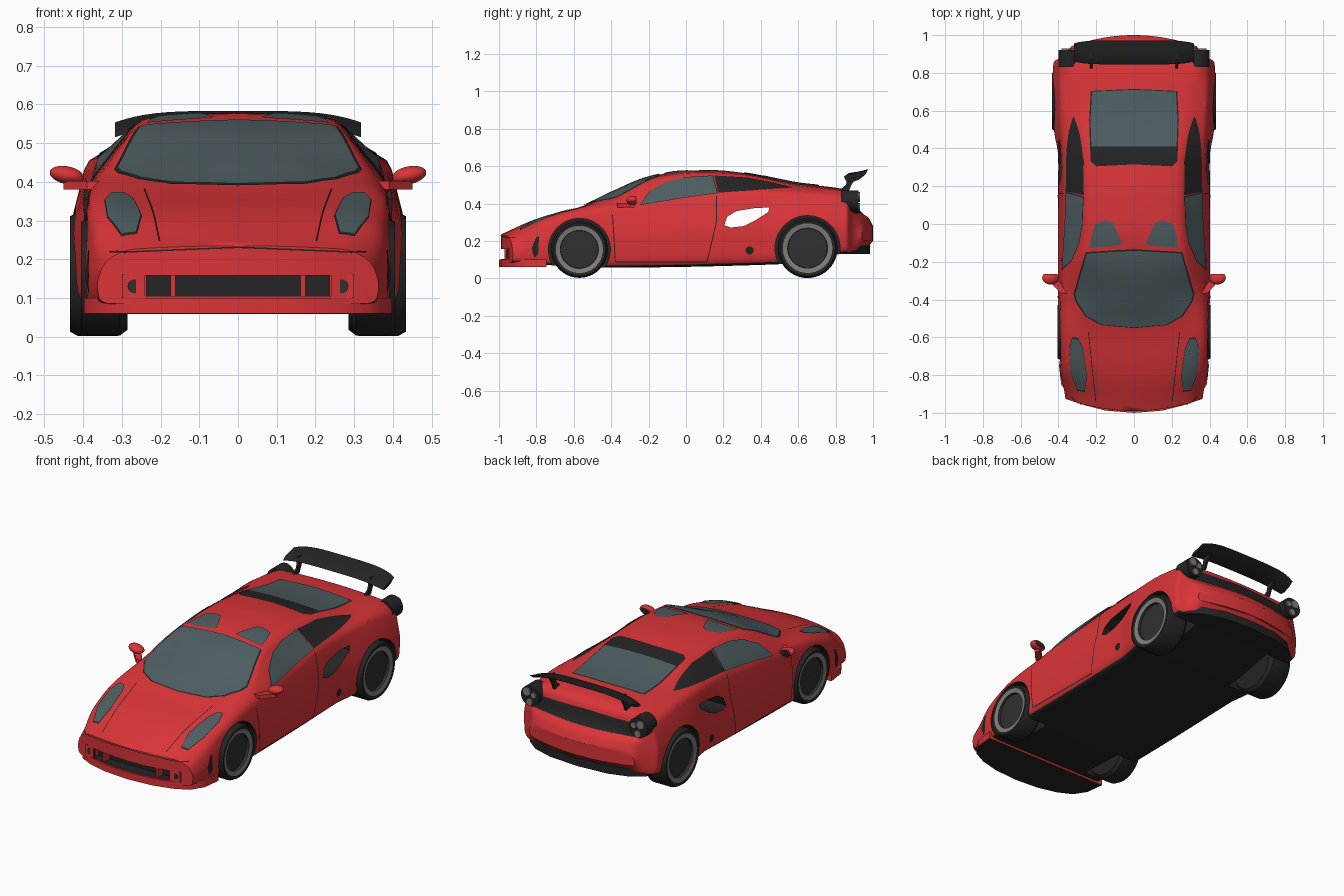
import bpy, bmesh, math
from mathutils import Vector, Matrix
from mathutils.bvhtree import BVHTree

if "Cube" in bpy.data.objects:
    bpy.data.objects.remove(bpy.data.objects["Cube"])


def material(name, rgb):
    m = bpy.data.materials.new(name)
    m.diffuse_color = (*rgb, 1)
    m.use_nodes = True
    m.node_tree.nodes["Principled BSDF"].inputs["Base Color"].default_value = m.diffuse_color
    return m


RED = material("red_paint", (0.70, 0.035, 0.04))
BLACK = material("black_trim", (0.018, 0.018, 0.018))
GLASS = material("tinted_glass", (0.076, 0.112, 0.12))
RIM = material("rim_grey", (0.22, 0.21, 0.20))
DISC = material("wheel_dark", (0.03, 0.03, 0.03))


def finish(name, bm, mats, smooth=True, mirror=False):
    me = bpy.data.meshes.new(name)
    bm.to_mesh(me)
    bm.free()
    for m in mats:
        me.materials.append(m)
    ob = bpy.data.objects.new(name, me)
    bpy.context.collection.objects.link(ob)
    if smooth:
        bpy.ops.object.select_all(action='DESELECT')
        ob.select_set(True)
        bpy.context.view_layer.objects.active = ob
        bpy.ops.object.shade_smooth_by_angle(angle=math.radians(32))
    if mirror:
        ob.modifiers.new("mirror", 'MIRROR')
    return ob


def curve(*pts):
    """Smooth monotone interpolation through (y, value) points."""
    d = [(b[1] - a[1]) / (b[0] - a[0]) for a, b in zip(pts, pts[1:])]
    m = [d[0]] + [0 if a * b <= 0 else 2 * a * b / (a + b) for a, b in zip(d, d[1:])] + [d[-1]]

    def f(x):
        i = max(k for k in range(len(d)) if k == 0 or pts[k][0] <= x)
        h = pts[i + 1][0] - pts[i][0]
        t = (x - pts[i][0]) / h
        return (pts[i][1] * (1 + 2 * t) * (1 - t) ** 2 + h * m[i] * t * (1 - t) ** 2
                + pts[i + 1][1] * t * t * (3 - 2 * t) + h * m[i + 1] * t * t * (t - 1))
    return f


# body outline curves along the length
top = curve((-.99, .235), (-.8, .318), (-.55, .388), (-.4, .458), (-.2, .54), (0, .577), (.15, .579), (.3, .565),
            (.6, .508), (.84, .478), (.89, .45), (.925, .36), (.975, .325), (1, .28))
edge_z = curve((-.99, .225), (-.8, .308), (-.57, .378), (-.4, .418), (-.14, .543), (.1, .564), (.3, .553),
               (.6, .495), (.84, .465), (.89, .44), (.925, .35), (.975, .318), (1, .275))
edge_x = curve((-.99, .29), (-.8, .325), (-.57, .345), (-.4, .332), (-.14, .264), (0, .252), (.3, .245),
               (.6, .275), (.84, .34), (.93, .35), (1, .29))
belt_z = curve((-.99, .195), (-.8, .275), (-.57, .352), (-.3, .388), (0, .42), (.2, .447), (.6, .46),
               (.86, .42), (.93, .335), (1, .26))
belt_x = curve((-.99, .345), (-.8, .375), (-.57, .388), (-.3, .382), (.2, .372), (.6, .388), (.86, .395), (1, .32))
wide = curve((-.99, .365), (-.8, .39), (-.6, .403), (.35, .402), (.5, .425), (.68, .435), (.85, .428), (1, .335))
floor = curve((-.99, .085), (-.75, .072), (-.4, .058), (.48, .075), (.82, .13), (.95, .145), (1, .2))


def half_section(y):
    w, zs, zb, wr, zr = wide(y), belt_z(y), floor(y), edge_x(y), edge_z(y)
    h = zs - zb
    p = [(0, zb), (w * .93, zb), (w * .985, zb + .1 * h), (w, zb + .5 * h), (belt_x(y), zs), (wr, zr)]
    p += [(t * wr, zr + (top(y) - zr) * (1 - t * t)) for t in (.75, .5, .25, 0)]
    p = [Vector(q) for q in p]
    out = [p[0]]
    for i in range(1, len(p) - 1):      # round the corners
        a, b = p[i - 1] - p[i], p[i + 1] - p[i]
        a *= min(.025, .35 * a.length) / a.length
        b *= min(.025, .35 * b.length) / b.length
        out += [p[i] + a, p[i] + (a + b) / 4, p[i] + b] if i < 6 else [p[i]]
    return out + [p[-1]]


def bend(x, y):
    """Round the nose and tail in plan."""
    s = lambda t: (lambda u: u * u * (3 - 2 * u))(max(0, min(1, t)))
    return y + .07 * (x / .38) ** 2 * s((-y - .74) / .25) - .07 * (x / .36) ** 2 * s((y - .84) / .16)


def make_body():
    ys = [-.99 + i * 1.83 / 70 for i in range(71)] + [.84 + i * .16 / 20 for i in range(1, 21)]
    stations = [(-.99, s) for s in (0, .25, .5, .75)] + [(y, 1) for y in ys] + [(1, s) for s in (.75, .5, .25, 0)]
    bm = bmesh.new()
    rings = []
    for y, s in stations:
        half = [(x * s, z) for x, z in half_section(y)]
        ring = half + [(-x, z) for x, z in half[-2:0:-1]]
        rings.append([bm.verts.new((x, bend(x, y), z)) for x, z in ring])
    for a, b in zip(rings, rings[1:]):
        for i in range(len(a)):
            k = (i + 1) % len(a)
            bm.faces.new((a[i], a[k], b[k], b[i]))
    bmesh.ops.remove_doubles(bm, verts=bm.verts, dist=.0002)
    bmesh.ops.recalc_face_normals(bm, faces=bm.faces)
    for f in bm.faces:                  # black underside
        f.material_index = int(f.normal.z < -.7 and f.calc_center_median().z < .2)
    tree = BVHTree.FromBMesh(bm)
    return finish("body", bm, [RED, BLACK], smooth=False), tree


def prism(name, pts, axis, lo, hi, mats, index=0, **kw):
    """Extrude a flat outline along an axis."""
    bm = bmesh.new()
    place = lambda p, c: [(c, *p), (p[0], c, p[1]), (*p, c)][axis]
    a = [bm.verts.new(place(p, lo)) for p in pts]
    b = [bm.verts.new(place(p, hi)) for p in pts]
    bm.faces.new(a)
    bm.faces.new(b)
    for i in range(len(a)):
        k = (i + 1) % len(a)
        bm.faces.new((a[i], a[k], b[k], b[i]))
    bmesh.ops.recalc_face_normals(bm, faces=bm.faces)
    for f in bm.faces:
        f.material_index = index
    return finish(name, bm, mats, **kw)


def circle(cx, cy, r, n=32):
    return [(cx + r * math.cos(2 * math.pi * i / n), cy + r * math.sin(2 * math.pi * i / n)) for i in range(n)]


def full(half):
    return half + [(-x, y) for x, y in reversed(half) if x]


body, tree = make_body()
WHEELS = (("front", -.57, .155, .152, .285, .405), ("rear", .65, .162, .16, .29, .434))

# cut wheel arches, side intakes and front grille opening
cuts = [prism("cutter", [(-.24, .105), (.24, .105), (.24, .158), (-.24, .158)], 1, -1.2, -.925, [RED, BLACK], 1),
        prism("cutter", [(.205, .285), (.22, .33), (.27, .36), (.36, .375), (.445, .38), (.44, .355), (.37, .31),
                         (.31, .28), (.24, .272)], 0, -.7, .7, [RED, BLACK], 1)]
for _, y, z, r, _, _ in WHEELS:
    for s in (-1, 1):
        cuts.append(prism("cutter", circle(y, z, r + .014, 48), 0, *sorted((s * .25, s * .6)), [RED, BLACK], 1))
bpy.context.view_layer.objects.active = body
for c in cuts:
    m = body.modifiers.new("cut", 'BOOLEAN')
    m.operation, m.solver, m.object = 'DIFFERENCE', 'EXACT', c
    bpy.ops.object.modifier_apply(modifier=m.name)
for c in cuts:
    bpy.data.objects.remove(c)
bpy.ops.object.select_all(action='DESELECT')
body.select_set(True)
bpy.context.view_layer.objects.active = body
bpy.ops.object.shade_smooth_by_angle(angle=math.radians(32))

VIEWS = {"top": (2, 2, -1), "side": (0, 2, -1), "front": (1, -2, 1), "rear": (1, 2, -1)}


def patch(name, pts, view, mat, off=.004, mirror=False, step=.02):
    """Thin plate: a flat outline projected on to the body."""
    axis, start, sign = VIEWS[view]
    place = lambda p: [(start, *p), (p[0], start, p[1]), (*p, start)][axis]
    direction = Vector([sign * (i == axis) for i in range(3)])
    bm = bmesh.new()
    bm.faces.new([bm.verts.new(place(p)) for p in pts])
    for ax in {0, 1, 2} - {axis}:
        no = Vector([float(i == ax) for i in range(3)])
        lo, hi = min(v.co[ax] for v in bm.verts), max(v.co[ax] for v in bm.verts)
        n = int((hi - lo) / step)
        for i in range(1, n + 1):
            bmesh.ops.bisect_plane(bm, geom=bm.verts[:] + bm.edges[:] + bm.faces[:],
                                   plane_co=no * (lo + (hi - lo) * i / (n + 1)), plane_no=no)
    for v in bm.verts:
        hit = tree.ray_cast(v.co, direction)
        if hit[0] is None:
            hit = tree.find_nearest(v.co)
        v.co = hit[0] + hit[1] * off
    bm.normal_update()
    for f in bm.faces:
        if f.normal.dot(direction) > 0:
            f.normal_flip()
    return finish(name, bm, [mat], mirror=mirror)


def window(name, pts, view, mirror=False, grow=1.05):
    c = sum((Vector(p) for p in pts), Vector((0, 0))) / len(pts)
    patch(name + "_seal", [tuple(c + (Vector(p) - c) * grow) for p in pts], view, BLACK, .003, mirror)
    patch(name, pts, view, GLASS, .006, mirror)


# glazing
window("windscreen", full([(0, -.545), (.17, -.53), (.25, -.485), (.30, -.41), (.31, -.37), (.248, -.155), (0, -.14)]),
       "top", grow=1.03)
patch("roof_glass", [(.06, -.105), (.1, -.115), (.235, -.125), (.225, -.06), (.205, .0), (.15, .02), (.115, .01),
                     (.095, -.03)], "top", GLASS, .005, True)
window("side_window", [(-.24, .393), (-.19, .465), (-.1, .515), (0, .538), (.14, .546), (.165, .455), (0, .432)],
       "side", True, 1.03)
patch("quarter_panel", [(.152, .547), (.33, .536), (.45, .512), (.57, .483), (.35, .468), (.172, .456)],
      "side", BLACK, .004, True)
patch("rear_vent", full([(0, .315), (.2, .305), (.228, .33), (.232, .41), (0, .41)]), "top", BLACK)
window("rear_window", full([(0, .41), (.225, .41), (.23, .55), (.222, .7), (0, .71)]), "top", grow=1.03)
window("headlight", [(.325, -.605), (.342, -.66), (.335, -.78), (.30, -.875), (.262, -.88), (.25, -.8), (.272, -.66),
                     (.295, -.61)], "top", True)

# panel seams and small vents
for name, pts, view in (
        ("hood_seam", [(.24, -.57), (.244, -.57), (.204, -.94), (.2, -.94)], "top"),
        ("door_front_seam", [(-.395, .34), (-.39, .34), (-.375, .09), (-.38, .09)], "side"),
        ("door_bottom_seam", [(-.375, .087), (-.375, .092), (.11, .092), (.11, .087)], "side"),
        ("door_rear_seam", [(.11, .09), (.115, .09), (.165, .3), (.165, .44), (.16, .44), (.16, .3)], "side"),
        ("front_side_vent", [(-.81, .11), (-.79, .13), (-.785, .225), (-.8, .22), (-.825, .16)], "side"),
        ("sill_vent", circle(.34, .15, .022, 16), "side")):
    patch(name, pts, view, BLACK, .003, True)
patch("bumper_seam", full([(0, .229), (.33, .215), (.33, .219), (0, .233)]), "front", BLACK, .003)
patch("tail_grille", full([(0, .345), (.34, .345), (.34, .415), (0, .425)]), "rear", BLACK)

# front bumper: posts, fog lamps and lip
prism("bumper_post", [(.162, .1), (.174, .1), (.174, .165), (.162, .165)], 1, -.97, -.92, [RED], mirror=True)
prism("fog_lamp_surround", [(.236, .1), (.3, .1), (.3, .162), (.236, .162)], 1, -.951, -.9, [RED], mirror=True)
prism("fog_lamp", circle(.267, .13, .018, 20), 1, -.956, -.9, [DISC], mirror=True)
lip = prism("front_lip", full([(0, -1), (.15, -.988), (.26, -.96), (.34, -.92), (.385, -.85), (.398, -.745),
                               (0, -.745)]), 2, .06, .1, [RED, BLACK])
for p in lip.data.polygons:
    p.material_index = int(p.normal.z < -.9)

# rear bumper underside and tail lamps
prism("rear_diffuser", full([(0, .985), (.18, .972), (.3, .935), (.37, .88), (.38, .84), (0, .84)]), 2,
      .13, .175, [BLACK])
prism("lamp_pod", circle(.342, .414, .057), 1, .83, .922, [BLACK], mirror=True)
for i, (x, z, r) in enumerate(((.36, .437, .024), (.317, .425, .017), (.342, .382, .02))):
    prism(f"tail_lamp_{i + 1}", circle(x, z, r, 20), 1, .9, .93, [RIM], mirror=True)

# rear wing on two stems
bm = bmesh.new()
foil = [(.845, .545), (.87, .563), (.92, .571), (.972, .583), (.93, .558), (.88, .545)]
rows = []
for i in range(25):
    x = -.318 + .636 * i / 24
    t = abs(x / .318)
    rows.append([bm.verts.new((x, .91 + (y - .91) * (1 - .25 * t ** 6), z - .03 * t ** 4)) for y, z in foil])
for a, b in zip(rows, rows[1:]):
    for j in range(6):
        bm.faces.new((a[j], a[(j + 1) % 6], b[(j + 1) % 6], b[j]))
bm.faces.new(rows[0])
bm.faces.new(rows[-1])
bmesh.ops.recalc_face_normals(bm, faces=bm.faces)
finish("rear_wing", bm, [BLACK])
prism("wing_stem", [(.81, .465), (.87, .465), (.885, .5), (.92, .56), (.87, .56), (.855, .5)], 0, .22, .232,
      [BLACK], mirror=True)

# door mirrors
bm = bmesh.new()
bmesh.ops.create_uvsphere(bm, u_segments=24, v_segments=12, radius=1, matrix=Matrix.Translation((.442, -.285, .417))
                          @ Matrix.Rotation(-.2, 4, 'Y') @ Matrix.Diagonal((.045, .035, .023, 1)))
for v in bm.verts:
    v.co.y = min(v.co.y, -.265)
bm.normal_update()
for f in bm.faces:
    f.material_index = int(f.normal.y > .95)
finish("door_mirror", bm, [RED, BLACK], mirror=True)
prism("mirror_stem", [(.355, -.37), (.39, -.365), (.45, -.3), (.44, -.275), (.39, -.31)], 2, .38, .402,
      [RED], mirror=True)

# wheels, turned around the x axis
for name, y, z, r, x0, x1 in WHEELS:
    prof = [(.001, x0), (.9 * r, x0), (r, x0 + .02), (r, x1 - .02), (.93 * r, x1), (.83 * r, x1 - .003),
            (.67 * r, x1 - .008), (.66 * r, x1 - .022), (.001, x1 - .018)]
    bm = bmesh.new()
    n = 40
    rings = [[bm.verts.new((x, y + a, z + b)) for a, b in circle(0, 0, q, n)] for q, x in prof]
    for k in range(len(rings) - 1):
        for i in range(n):
            f = bm.faces.new((rings[k][i], rings[k][(i + 1) % n], rings[k + 1][(i + 1) % n], rings[k + 1][i]))
            f.material_index = 1 if k == 5 else 2 if k > 5 else 0
    bmesh.ops.recalc_face_normals(bm, faces=bm.faces)
    finish(name + "_wheel", bm, [BLACK, RIM, DISC], mirror=True)
